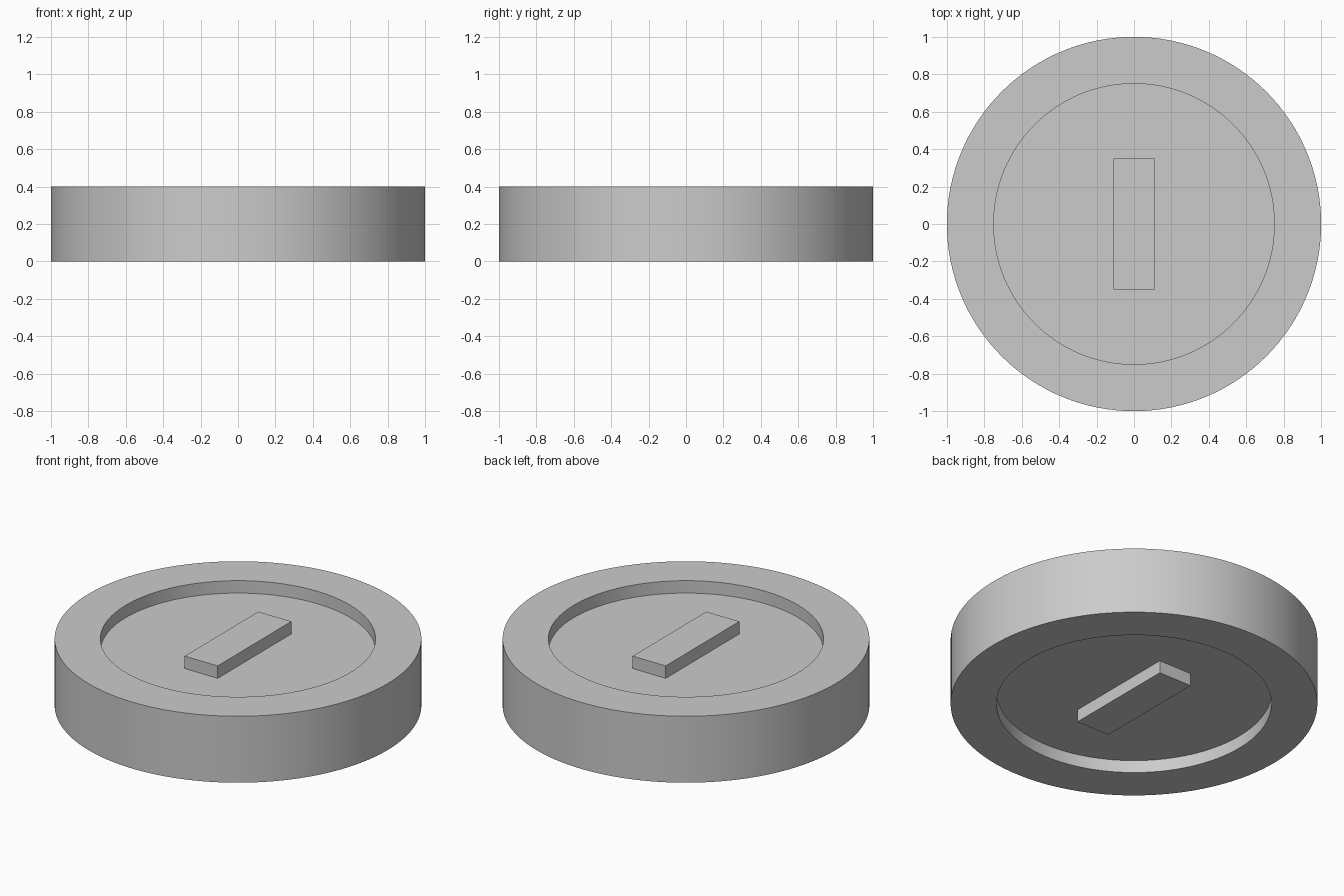
import bpy, bmesh
from math import cos, sin, tau, radians

if "Cube" in bpy.data.objects:
    bpy.data.objects.remove(bpy.data.objects["Cube"])

SEGMENTS = 128
HEIGHT = 0.40
RECESS = 0.075


def add_object(name, bm):
    bmesh.ops.recalc_face_normals(bm, faces=bm.faces)
    mesh = bpy.data.meshes.new(name)
    bm.to_mesh(mesh)
    bm.free()
    obj = bpy.data.objects.new(name, mesh)
    bpy.context.collection.objects.link(obj)
    return obj


# Disc: revolved profile with a round recess in both faces
profile = [(0.75, RECESS), (0.75, 0), (1, 0),
           (1, HEIGHT), (0.75, HEIGHT), (0.75, HEIGHT - RECESS)]
bm = bmesh.new()
rings = [[bm.verts.new((r * cos(tau * i / SEGMENTS), r * sin(tau * i / SEGMENTS), z))
          for i in range(SEGMENTS)] for r, z in profile]
for low, high in zip(rings, rings[1:]):
    for i in range(SEGMENTS):
        j = (i + 1) % SEGMENTS
        bm.faces.new((low[i], low[j], high[j], high[i]))
bm.faces.new(rings[0])
bm.faces.new(rings[-1])
disc = add_object("disc", bm)
bpy.context.view_layer.objects.active = disc
disc.select_set(True)
bpy.ops.object.shade_smooth_by_angle(angle=radians(30))

# Raised bars: one on each recess floor, flush with the rim
for name, z in (("bottom_bar", RECESS / 2), ("top_bar", HEIGHT - RECESS / 2)):
    bm = bmesh.new()
    bmesh.ops.create_cube(bm, size=1)
    bmesh.ops.scale(bm, vec=(0.22, 0.70, RECESS), verts=bm.verts)
    bar = add_object(name, bm)
    bar.location.z = z
